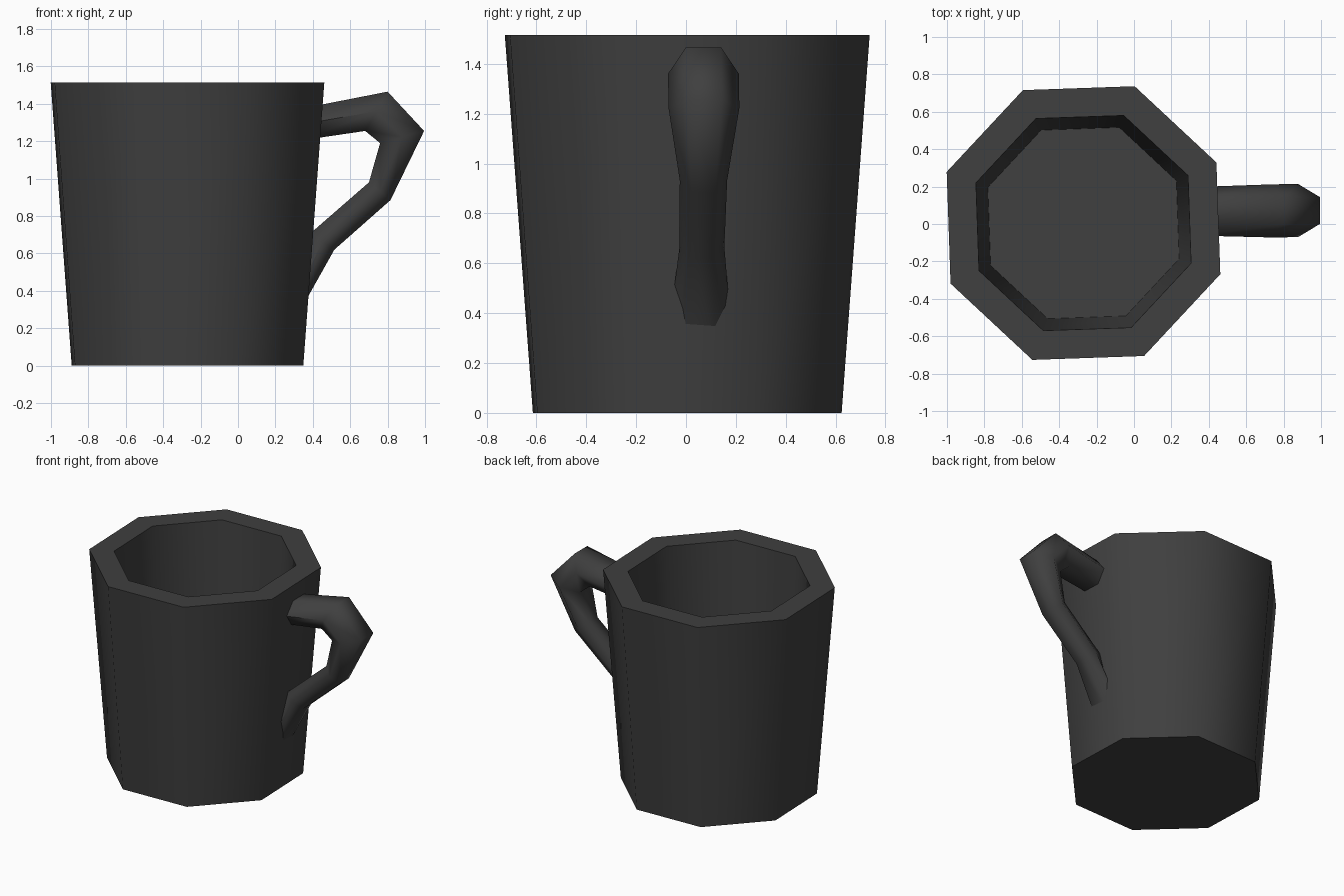
import bpy, bmesh, math
from mathutils import Vector

cube = bpy.data.objects.get("Cube")
if cube:
    bpy.data.objects.remove(cube, do_unlink=True)

charcoal = bpy.data.materials.new("charcoal glaze")
charcoal.use_nodes = True
colour = (0.05, 0.05, 0.05, 1)
charcoal.diffuse_color = colour
charcoal.node_tree.nodes["Principled BSDF"].inputs["Base Color"].default_value = colour


def loft(name, rings, angle):
    """Skin a list of point rings, cap both ends and smooth below the angle."""
    bm = bmesh.new()
    loops = [[bm.verts.new(p) for p in ring] for ring in rings]
    n = len(loops[0])
    for a, b in zip(loops, loops[1:]):
        for i in range(n):
            j = (i + 1) % n
            bm.faces.new((a[i], a[j], b[j], b[i]))
    bm.faces.new(loops[0])
    bm.faces.new(loops[-1])
    bmesh.ops.recalc_face_normals(bm, faces=bm.faces)
    mesh = bpy.data.meshes.new(name)
    bm.to_mesh(mesh)
    bm.free()
    mesh.materials.append(charcoal)
    obj = bpy.data.objects.new(name, mesh)
    bpy.context.collection.objects.link(obj)
    bpy.ops.object.select_all(action='DESELECT')
    obj.select_set(True)
    bpy.context.view_layer.objects.active = obj
    bpy.ops.object.shade_smooth_by_angle(angle=math.radians(angle))
    return obj


# Eight-sided cup: outer wall, rim, inner wall, floor
def octagon(radius, z):
    turns = [math.radians(24.5 + 45 * i) for i in range(8)]
    return [(-0.27 + radius * math.cos(t), 0.005 + radius * math.sin(t), z) for t in turns]


cup_profile = [(0.661, 0), (0.781, 1.515), (0.614, 1.515), (0.546, 0.15)]
loft("cup_body", [octagon(r, z) for r, z in cup_profile], 65)


# Six-sided handle: each section has an outer point, inner point, half width, y centre
def hexagon(outer, inner, half, y):
    out = Vector((outer[0], y, outer[1]))
    inn = Vector((inner[0], y, inner[1]))
    mid = (out + inn) / 2
    side = Vector((0, half, 0))
    return [out + side / 2, mid + side, inn + side / 2,
            inn - side / 2, mid - side, out - side / 2]


handle_sections = [
    ((0.34, 1.375), (0.34, 1.205), 0.13, 0.068),
    ((0.80, 1.465), (0.68, 1.255), 0.142, 0.07),
    ((0.995, 1.255), (0.76, 1.19), 0.142, 0.072),
    ((0.815, 0.885), (0.70, 0.98), 0.095, 0.07),
    ((0.515, 0.62), (0.39, 0.71), 0.09, 0.064),
    ((0.33, 0.29), (0.26, 0.38), 0.125, 0.056),
]
loft("handle", [hexagon(*s) for s in handle_sections], 75)
